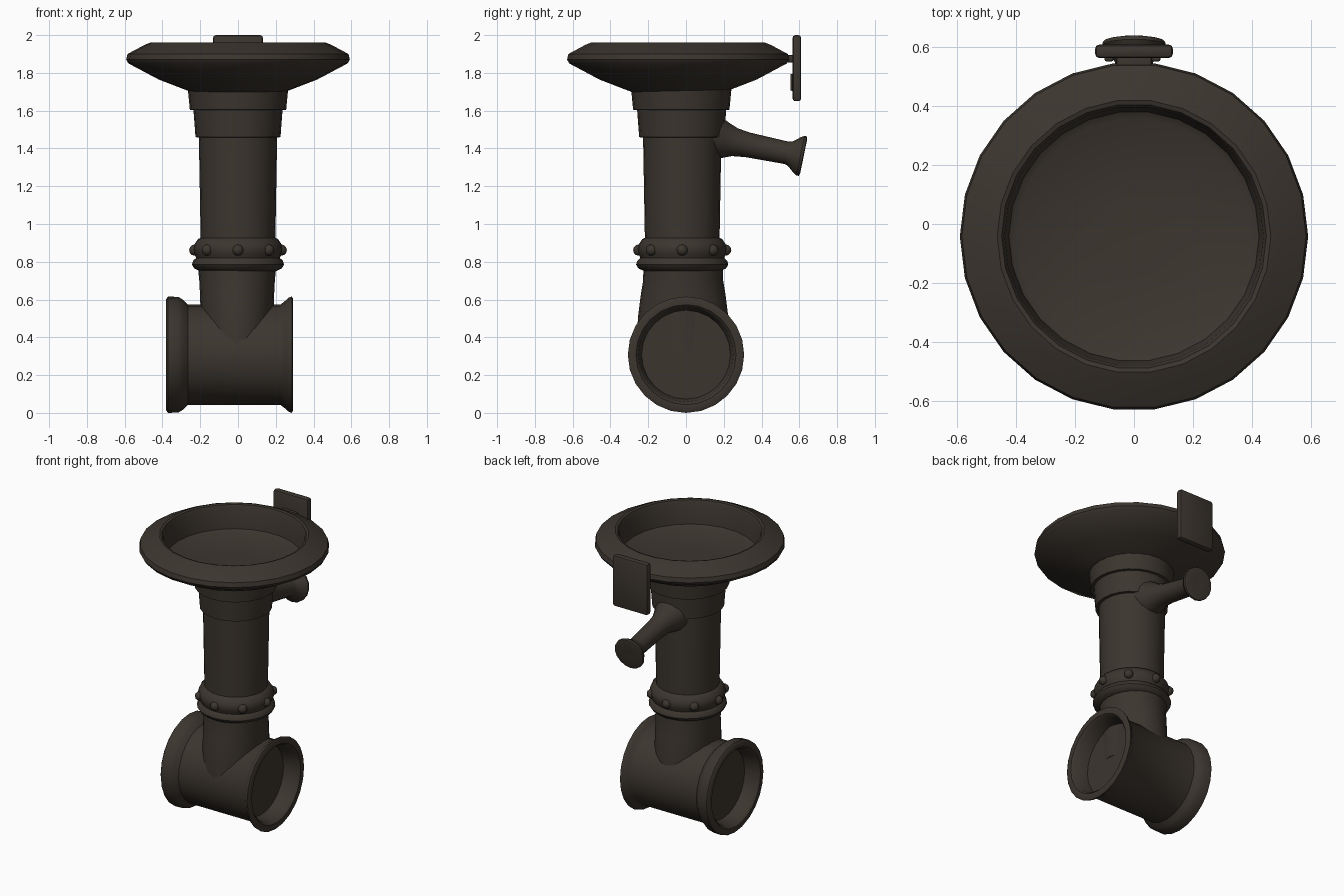
import bpy, bmesh, math
from mathutils import Matrix, Vector

cube = bpy.data.objects.get("Cube")
if cube:
    bpy.data.objects.remove(cube, do_unlink=True)

iron = bpy.data.materials.new("dark brown iron")
iron.use_nodes = True
colour = (0.045, 0.036, 0.028, 1)
iron.diffuse_color = colour
shader = next(n for n in iron.node_tree.nodes if n.type == 'BSDF_PRINCIPLED')
shader.inputs["Base Color"].default_value = colour
shader.inputs["Roughness"].default_value = 0.7


def finish(name, bm, angle=40):
    bmesh.ops.recalc_face_normals(bm, faces=bm.faces)
    mesh = bpy.data.meshes.new(name)
    bm.to_mesh(mesh)
    bm.free()
    mesh.materials.append(iron)
    obj = bpy.data.objects.new(name, mesh)
    bpy.context.collection.objects.link(obj)
    bpy.ops.object.select_all(action='DESELECT')
    obj.select_set(True)
    bpy.context.view_layer.objects.active = obj
    bpy.ops.object.shade_smooth_by_angle(angle=math.radians(angle))
    return obj


def lathe(name, profile, place, direction=(0, 0, 1), sides=24, angle=40):
    """Spin (height, radius[, second radius]) rings about a direction."""
    bm = bmesh.new()
    rings = []
    for height, rx, *ry in profile:
        ry = ry[0] if ry else rx
        turns = [math.tau * i / sides for i in range(sides)]
        rings.append([bm.verts.new((rx * math.cos(t), ry * math.sin(t), height)) for t in turns])
    for low, high in zip(rings, rings[1:]):
        for i in range(sides):
            j = (i + 1) % sides
            bm.faces.new((low[i], low[j], high[j], high[i]))
    bm.faces.new(rings[0])
    bm.faces.new(rings[-1])
    turn = Vector(direction).to_track_quat('Z', 'Y').to_matrix().to_4x4()
    bmesh.ops.transform(bm, matrix=Matrix.Translation(place) @ turn, verts=bm.verts)
    return finish(name, bm, angle)


def box(name, centre, size, bevel):
    bm = bmesh.new()
    bmesh.ops.create_cube(bm, size=1, matrix=Matrix.Translation(centre) @ Matrix.Diagonal((*size, 1)))
    bmesh.ops.bevel(bm, geom=bm.edges[:], offset=bevel, segments=2, profile=0.5, affect='EDGES')
    return finish(name, bm)


AXIS = (0, -0.02, 0)

# Horizontal pipe with a flange and a recessed cap at both ends
lathe("cross_pipe", [
    (-0.28, 0.235), (-0.365, 0.25), (-0.38, 0.265), (-0.38, 0.295), (-0.37, 0.308),
    (-0.315, 0.306), (-0.29, 0.29), (-0.265, 0.266),
    (0.225, 0.266), (0.25, 0.285), (0.27, 0.303), (0.285, 0.308), (0.292, 0.295),
    (0.29, 0.265), (0.275, 0.25), (0.18, 0.235)], (0, 0, 0.308), (1, 0, 0))

# Lower neck, widening front to back where it joins the pipe
lathe("lower_neck", [
    (0.33, 0.19, 0.245), (0.5, 0.192, 0.24), (0.62, 0.196, 0.225),
    (0.7, 0.2, 0.212), (0.8, 0.21)], (-0.005, -0.015, 0))

# Bolted collar
lathe("collar", [
    (0.75, 0.2), (0.765, 0.232), (0.785, 0.244), (0.805, 0.238), (0.82, 0.222),
    (0.84, 0.23), (0.865, 0.238), (0.89, 0.232), (0.92, 0.212), (0.93, 0.19)], AXIS)
bm = bmesh.new()
for i in range(8):
    t = math.tau * i / 8
    spot = Vector(AXIS) + Vector((0.23 * math.cos(t), 0.23 * math.sin(t), 0.862))
    bmesh.ops.create_uvsphere(bm, u_segments=10, v_segments=6, radius=0.03,
                              matrix=Matrix.Translation(spot))
finish("collar_bolts", bm)

# Column with two stepped sleeves under the bowl
lathe("column", [(0.88, 0.197), (1.5, 0.208)], AXIS)
lathe("lower_sleeve", [(1.455, 0.19), (1.46, 0.225), (1.62, 0.237)], (0, -0.023, 0))
lathe("upper_sleeve", [(1.6, 0.21), (1.605, 0.255), (1.74, 0.268)], (0, -0.025, 0))

# Wide bowl with sloping rim and sunken floor
lathe("bowl", [
    (1.7, 0.25), (1.715, 0.29), (1.765, 0.42), (1.85, 0.58), (1.87, 0.592), (1.9, 0.585),
    (1.948, 0.495), (1.96, 0.465), (1.955, 0.45), (1.93, 0.44), (1.8, 0.425), (1.785, 0.4),
    (1.78, 0.1)], (0, -0.042, 0), sides=26)

# Back plate with small lugs that meet the rim
box("back_plate", (0, 0.587, 1.825), (0.265, 0.046, 0.35), 0.015)
for side, x in (("right", -0.085), ("left", 0.075)):
    box(side + "_plate_lug", (x, 0.565, 1.75), (0.03, 0.025, 0.09), 0.006)
box("plate_bracket", (0, 0.55, 1.875), (0.12, 0.06, 0.04), 0.01)

# Side spout sloping down to a flared end
lathe("spout", [
    (-0.06, 0.13), (0.02, 0.095), (0.07, 0.075), (0.14, 0.066), (0.35, 0.06), (0.37, 0.066),
    (0.405, 0.095), (0.425, 0.108), (0.438, 0.106), (0.442, 0.09), (0.438, 0.03)],
    (0, 0.19, 1.447), (0, 0.975, -0.2), sides=16)
